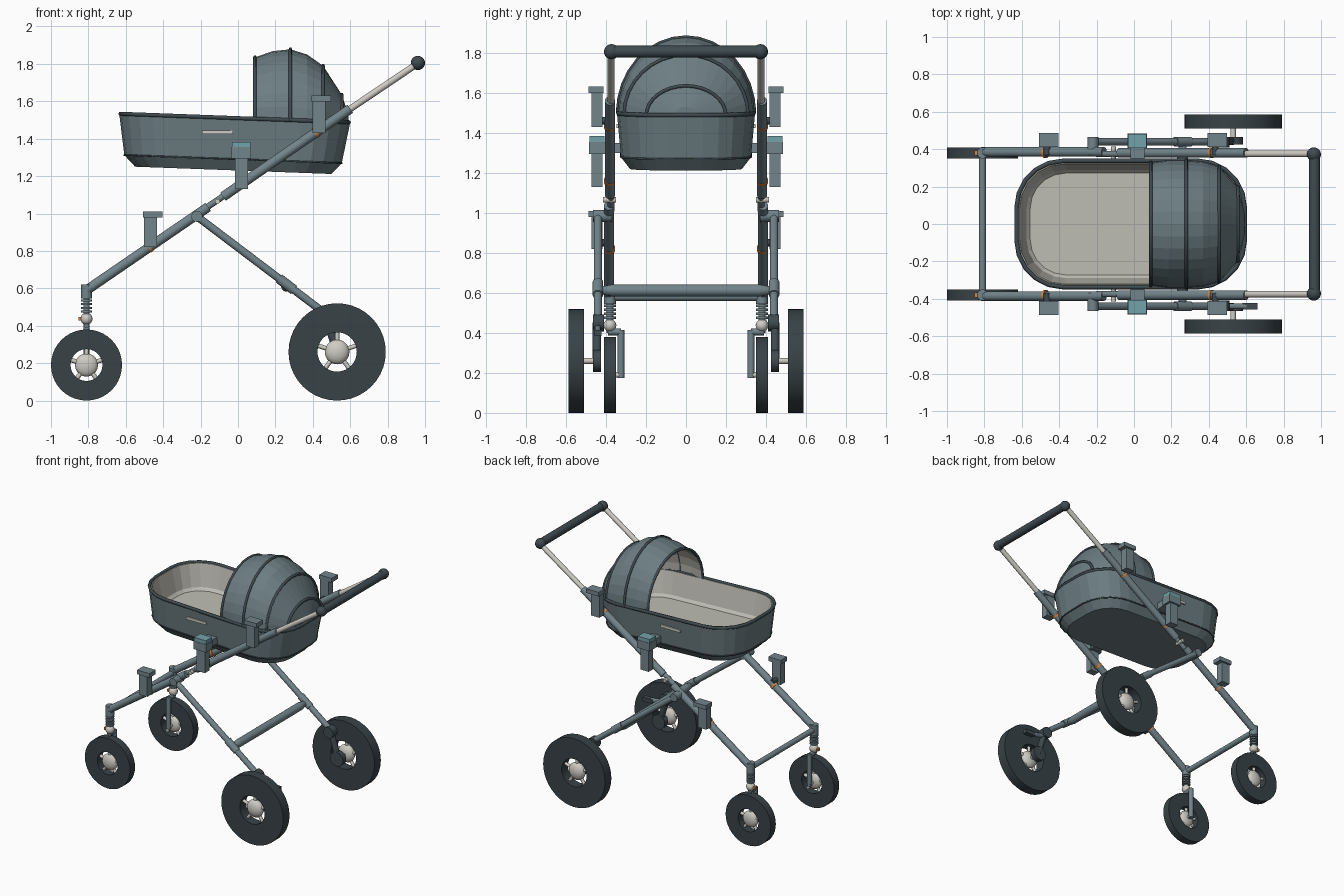
import bpy, bmesh, math
from mathutils import Vector, Matrix

if "Cube" in bpy.data.objects:
    bpy.data.objects.remove(bpy.data.objects["Cube"], do_unlink=True)


def material(name, *rgb):
    m = bpy.data.materials.new(name)
    m.use_nodes = True
    m.diffuse_color = (*rgb, 1)
    m.node_tree.nodes["Principled BSDF"].inputs["Base Color"].default_value = (*rgb, 1)
    return m


FABRIC = material("slate fabric", .15, .205, .225)
FRAME = material("blue grey frame", .17, .235, .26)
TRIM = material("dark trim", .05, .07, .08)
TYRE = material("dark rubber", .04, .055, .063)
SILVER = material("warm silver", .62, .6, .55)
LINING = material("pale lining", .52, .51, .46)
ORANGE = material("orange", .7, .24, .05)
TEAL = material("teal", .17, .36, .4)


def finish(name, bm, *mats, smooth=None):
    me = bpy.data.meshes.new(name)
    bm.to_mesh(me)
    bm.free()
    ob = bpy.data.objects.new(name, me)
    bpy.context.collection.objects.link(ob)
    for m in mats:
        me.materials.append(m)
    if smooth:
        bpy.ops.object.select_all(action="DESELECT")
        ob.select_set(True)
        bpy.context.view_layer.objects.active = ob
        bpy.ops.object.shade_smooth_by_angle(angle=math.radians(smooth))
    return ob


def add_tube(bm, a, b, r, r2=None, sides=14):
    a, b = Vector(a), Vector(b)
    d = b - a
    mat = Matrix.Translation((a + b) / 2) @ d.to_track_quat("Z", "Y").to_matrix().to_4x4()
    bmesh.ops.create_cone(bm, cap_ends=True, segments=sides, radius1=r,
                          radius2=r if r2 is None else r2, depth=d.length, matrix=mat)


def tube(name, a, b, r, mat, r2=None):
    bm = bmesh.new()
    add_tube(bm, a, b, r, r2)
    return finish(name, bm, mat, smooth=40)


def ball(name, c, r, mat, flat=1):
    bm = bmesh.new()
    bmesh.ops.create_uvsphere(bm, u_segments=16, v_segments=10, radius=r,
                              matrix=Matrix.Translation(c) @ Matrix.Diagonal((1, flat, 1, 1)))
    return finish(name, bm, mat, smooth=60)


def box(name, c, size, mat):
    bm = bmesh.new()
    bmesh.ops.create_cube(bm, size=1, matrix=Matrix.Translation(c) @ Matrix.Diagonal((*size, 1)))
    return finish(name, bm, mat)


def piping(name, pts, r, mat, cyclic=False):
    cu = bpy.data.curves.new(name, "CURVE")
    cu.dimensions = "3D"
    cu.bevel_depth, cu.bevel_resolution = r, 1
    sp = cu.splines.new("POLY")
    sp.points.add(len(pts) - 1)
    for p, q in zip(sp.points, pts):
        p.co = (*q, 1)
    sp.use_cyclic_u = cyclic
    cu.materials.append(mat)
    ob = bpy.data.objects.new(name, cu)
    bpy.context.collection.objects.link(ob)


def tilt(x, z):
    return z - .037 * x


# Basket: rounded rectangles lofted down the outside and up again inside
def basket_ring(x0, x1, hw, z, r):
    pts = []
    for cx, cy, start in ((x1 - r, hw - r, 0), (x0 + r, hw - r, 90),
                          (x0 + r, r - hw, 180), (x1 - r, r - hw, 270)):
        for k in range(6):
            a = math.radians(start + k * 18)
            x = cx + r * math.cos(a)
            pts.append((x, cy + r * math.sin(a), tilt(x, z)))
    return pts


rings = [basket_ring(*p) for p in (
    (-.55, .5, .28, 1.23, .2), (-.608, .555, .325, 1.29, .24), (-.635, .6, .345, 1.51, .26),
    (-.612, .577, .322, 1.51, .24), (-.575, .53, .29, 1.345, .21), (-.555, .51, .272, 1.325, .19))]
bm = bmesh.new()
loops = [[bm.verts.new(p) for p in ring] for ring in rings]
n = len(loops[0])
for i in range(len(loops) - 1):
    for j in range(n):
        k = (j + 1) % n
        f = bm.faces.new((loops[i][j], loops[i][k], loops[i + 1][k], loops[i + 1][j]))
        f.material_index = int(i > 1)
bm.faces.new(loops[0][::-1])
bm.faces.new(loops[-1]).material_index = 1
finish("basket", bm, FABRIC, LINING)
piping("basket_rim", basket_ring(-.628, .592, .338, 1.51, .25), .012, TRIM, True)
piping("basket_lower_seam", rings[1], .005, TRIM, True)

# Canopy: half ellipses lofted towards the closed end, with ribs
sections = ((.09, .33, 1.835), (.185, .342, 1.868), (.28, .342, 1.878), (.37, .335, 1.85),
            (.455, .31, 1.79), (.555, .2, 1.635), (.59, .06, 1.53))
arcs = []
for x, hw, top in sections:
    base = tilt(x, 1.505)
    arcs.append([(x, hw * math.cos(math.pi * j / 16),
                  base + (top - base) * math.sin(math.pi * j / 16)) for j in range(17)])
bm = bmesh.new()
rows = [[bm.verts.new(p) for p in arc] for arc in arcs]
for a, b in zip(rows, rows[1:]):
    for j in range(16):
        bm.faces.new((a[j], a[j + 1], b[j + 1], b[j]))
bm.faces.new(rows[-1])
canopy = finish("canopy", bm, FABRIC, LINING)
mod = canopy.modifiers.new("lining", "SOLIDIFY")
mod.thickness, mod.offset, mod.material_offset = .008, -1, 1
for i in (0, 2, 4, 5):
    piping("canopy_rib", arcs[i], .01, TRIM)


# Wheel: square-section tyre, spokes and domed hub
def wheel(name, x, y, r, hole, half, hub):
    bm = bmesh.new()
    prof = [bm.verts.new((x + rad, y + w, r)) for rad, w in
            ((hole, -half), (r, -half), (r, half), (hole, half))]
    edges = [bm.edges.new((prof[i], prof[(i + 1) % 4])) for i in range(4)]
    bmesh.ops.spin(bm, geom=prof + edges, cent=(x, y, r), axis=(0, 1, 0),
                   angle=math.tau, steps=40, use_merge=True)
    bmesh.ops.remove_doubles(bm, verts=bm.verts, dist=.0005)
    bmesh.ops.recalc_face_normals(bm, faces=bm.faces)
    finish(name + "_tyre", bm, TYRE, smooth=30)
    bm = bmesh.new()
    for k in range(5):
        a = math.tau * (k + .25) / 5
        add_tube(bm, (x, y, r), (x + (hole + .01) * math.cos(a), y, r + (hole + .01) * math.sin(a)),
                 .012, sides=8)
    finish(name + "_spokes", bm, SILVER, smooth=50)
    ball(name + "_hub", (x, y, r), hub, SILVER, half / hub)


for s, side in ((-1, "near"), (1, "far")):
    def P(x, y, z):
        return (x, s * y, z)

    def part(t):
        return side + "_" + t

    # Long rail, telescopic handle tube and orange rings
    tube(part("lower_rail"), P(-.81, .385, .59), P(-.16, .385, 1.035), .026, FRAME)
    tube(part("rail_link"), P(-.2, .375, 1.01), P(.02, .375, 1.16), .017, FRAME)
    tube(part("upper_rail"), P(-.08, .38, 1.09), P(.6, .38, 1.56), .026, FRAME)
    tube(part("handle_tube"), P(.58, .375, 1.546), P(.965, .375, 1.805), .018, SILVER)
    ball(part("grip_corner"), P(.962, .372, 1.805), .038, TRIM)
    tube(part("rail_pin"), P(-.11, .35, 1.065), P(-.11, .415, 1.065), .014, SILVER)
    for x, z in ((-.48, .816), (.015, 1.155), (.41, 1.429)):
        tube(part("orange_ring"), P(x, .382, z), P(x + .012, .382, z + .0083), .029, ORANGE)

    # Adapter brackets standing on the rail
    for x, z0, z1 in ((-.455, .82, 1.01), (.445, 1.43, 1.63)):
        box(part("bracket_post"), P(x - .012, .445, (z0 + z1) / 2 - .01), (.07, .055, z1 - z0 - .02), FRAME)
        box(part("bracket_cap"), P(x, .45, z1 - .016), (.105, .075, .032), FRAME)
        tube(part("bracket_bolt"), P(x - .01, .37, z0 + .03), P(x - .01, .43, z0 + .03), .018, TRIM)
    box(part("centre_post"), P(.018, .445, 1.23), (.07, .055, .2), FRAME)
    box(part("centre_block"), P(.018, .445, 1.325), (.105, .08, .06), FRAME)
    box(part("centre_button"), P(.018, .445, 1.368), (.1, .075, .03), TEAL)
    box(part("basket_mount"), P(.018, .375, 1.325), (.075, .11, .05), FRAME)
    box(part("basket_strip"), P(-.11, .341, 1.435), (.165, .012, .02), SILVER)

    # Slanted leg, pivot and swing arm of the large wheel
    tube(part("leg_pivot"), P(-.22, .37, .985), P(-.22, .465, .985), .03, FRAME)
    tube(part("leg"), P(-.22, .44, .985), P(.48, .44, .455), .021, FRAME)
    tube(part("leg_sleeve"), P(.22, .44, .652), P(.3, .44, .591), .027, FRAME)
    tube(part("arm_joint"), P(.47, .41, .45), P(.47, .465, .45), .042, TRIM)
    tube(part("swing_arm"), P(.47, .445, .45), P(.53, .445, .26), .022, TRIM)
    tube(part("arm_end"), P(.53, .425, .26), P(.53, .465, .26), .055, TRIM)
    tube(part("large_axle"), P(.53, .44, .26), P(.53, .55, .26), .015, SILVER)
    wheel(part("large_wheel"), .53, .548 * s, .26, .105, .038, .066)

    # Sprung swivel fork of the small wheel
    tube(part("swivel_collar"), P(-.81, .38, .545), P(-.81, .38, .62), .03, FRAME)
    tube(part("spring_core"), P(-.81, .38, .4), P(-.81, .38, .56), .017, FRAME)
    for k in range(4):
        z = .47 + .02 * k
        tube(part("spring_coil"), P(-.81, .38, z), P(-.81, .38, z + .011), .03, FRAME)
    ball(part("swivel_ball"), P(-.81, .38, .437), .032, SILVER)
    box(part("swivel_lever"), P(-.843, .38, .437), (.02, .025, .018), ORANGE)
    tube(part("fork_top"), P(-.81, .39, .405), P(-.81, .325, .405), .017, FRAME)
    tube(part("fork_arm"), P(-.81, .325, .415), P(-.81, .325, .175), .017, FRAME)
    tube(part("small_axle"), P(-.81, .315, .19), P(-.81, .405, .19), .014, SILVER)
    wheel(part("small_wheel"), -.81, .38 * s, .19, .085, .03, .062)

    # Tapered half of the bar between the legs
    tube(part("leg_bar_taper"), P(.26, .37, .612), P(.26, .43, .612), .03, FRAME, .018)

# Bars joining the two sides
tube("leg_crossbar", (.26, -.37, .612), (.26, .37, .612), .03, FRAME)
tube("front_crossbar", (-.81, -.38, .58), (-.81, .38, .58), .02, FRAME)
tube("handle_grip", (.965, -.36, 1.805), (.965, .36, 1.805), .03, TRIM)
# Brake pedal on one side only
tube("brake_arm", (.47, -.44, .43), (.6, -.44, .4), .016, FRAME)
box("brake_pedal", (.62, -.44, .4), (.08, .035, .03), TRIM)
